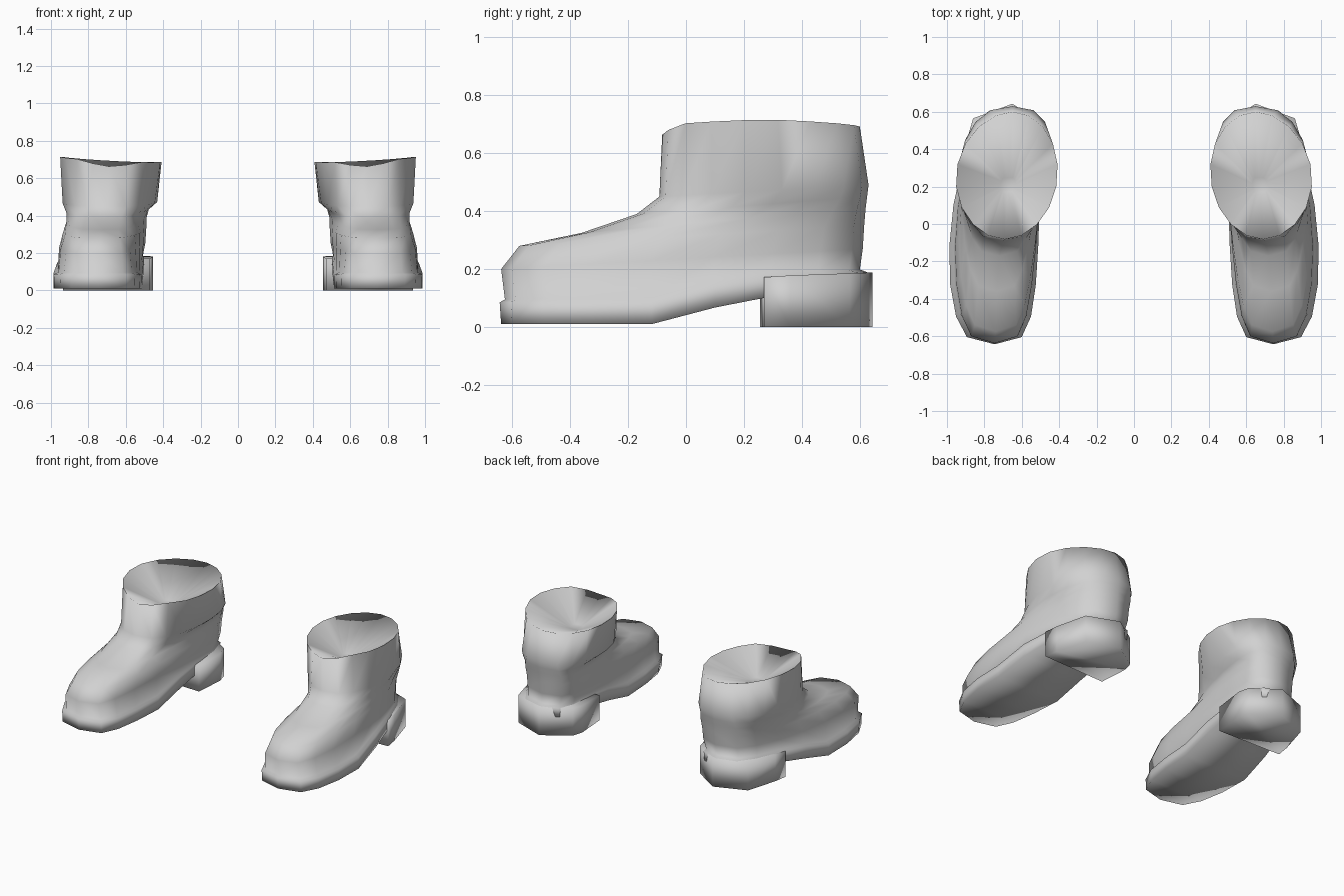
import bpy, bmesh, math

if "Cube" in bpy.data.objects:
    bpy.data.objects.remove(bpy.data.objects["Cube"], do_unlink=True)

GREY = (0.64, 0.64, 0.64, 1)
mat = bpy.data.materials.new("plain grey")
mat.use_nodes = True
mat.diffuse_color = GREY
mat.node_tree.nodes["Principled BSDF"].inputs["Base Color"].default_value = GREY

N = 18  # points around each ring


def height(profile, y):
    """Piecewise linear height along the length of the boot."""
    for (y0, z0), (y1, z1) in zip(profile, profile[1:]):
        if y <= y1:
            return z0 + (z1 - z0) * max(0, (y - y0) / (y1 - y0))
    return profile[-1][1]


def ring(yf, yb, xf, xb, wf, wb, profile, bow=0.0, power=0.52):
    """Closed outline from toe (front) to heel (back) with changing width."""
    pts = []
    for k in range(N):
        t = 2 * math.pi * k / N
        s = (1 - math.cos(t)) / 2
        y = yf + (yb - yf) * s
        side = math.copysign(abs(math.sin(t)) ** power, math.sin(t))
        x = xf + (xb - xf) * s * s + bow * math.sin(math.pi * s)
        pts.append((x + (wf + (wb - wf) * s) * side, y, height(profile, y)))
    return pts


def cap(bm, vs):
    """Fill a ring with strips running across it."""
    n = len(vs)
    for k in range(n // 2):
        quad = [vs[k], vs[k + 1], vs[(n - k - 1) % n], vs[(n - k) % n]]
        unique = list(dict.fromkeys(quad))
        if len(unique) > 2:
            bm.faces.new(unique)


def loft(name, rings, sign, close):
    """Skin a stack of rings and close both ends."""
    bm = bmesh.new()
    rows = [[bm.verts.new((sign * x, y, z)) for x, y, z in r] for r in rings]
    for a, b in zip(rows, rows[1:]):
        n = len(a)
        for k in range(n):
            j = (k + 1) % n
            bm.faces.new((a[k], a[j], b[j], b[k]))
    for row in (rows[0], rows[-1]):
        close(bm, row)
    bmesh.ops.recalc_face_normals(bm, faces=bm.faces)
    mesh = bpy.data.meshes.new(name)
    bm.to_mesh(mesh)
    bm.free()
    mesh.materials.append(mat)
    obj = bpy.data.objects.new(name, mesh)
    bpy.context.collection.objects.link(obj)
    bpy.ops.object.select_all(action="DESELECT")
    obj.select_set(True)
    bpy.context.view_layer.objects.active = obj
    bpy.ops.object.shade_smooth_by_angle(angle=math.radians(115))


# Sole: flat under the ball of the foot, rising over the arch to the heel
under = [(-0.64, 0.01), (-0.10, 0.01), (0.0, 0.045), (0.27, 0.105), (0.64, 0.13)]
welt = [(-0.64, 0.085), (-0.08, 0.09), (0.1, 0.15), (0.3, 0.178), (0.64, 0.19)]
sole = [
    ring(-0.638, 0.62, 0.745, 0.66, 0.255, 0.212, under, 0.02),
    ring(-0.643, 0.625, 0.745, 0.66, 0.257, 0.215, welt, 0.02),
]

# Upper: foot rings that shrink back over the instep, then the shaft and rim
upper = [
    ring(-0.625, 0.60, 0.745, 0.66, 0.23, 0.21, [(y, z + 0.01) for y, z in welt], 0.015),
    ring(-0.638, 0.61, 0.745, 0.65, 0.215, 0.222, [(-0.638, 0.20), (0.61, 0.27)], 0.012),
    ring(-0.575, 0.615, 0.74, 0.65, 0.192, 0.228, [(-0.575, 0.28), (0.615, 0.35)], 0.006),
    ring(-0.36, 0.62, 0.735, 0.65, 0.165, 0.235, [(-0.36, 0.325), (0.62, 0.41)], 0.005),
    ring(-0.17, 0.625, 0.72, 0.65, 0.18, 0.243, [(-0.17, 0.39), (0.625, 0.45)], 0.005, 0.62),
    ring(-0.092, 0.63, 0.70, 0.65, 0.238, 0.265, [(-0.09, 0.45), (0.63, 0.49)], 0, 0.78),
    ring(-0.082, 0.60, 0.69, 0.65, 0.272, 0.272,
         [(-0.082, 0.665), (-0.03, 0.695), (0.28, 0.705), (0.60, 0.695)], 0, 1.05),
    # bottom of the shallow funnel inside the shaft
    ring(0.17, 0.25, 0.675, 0.67, 0.04, 0.04, [(0.17, 0.56), (0.25, 0.56)]),
]
# The rim is a little higher on the outer side
upper[6] = [(x, y, z + 0.05 * (x - 0.72)) for x, y, z in upper[6]]

# Heel block wrapping the back of the sole, its top following the welt
heel_plan = [(0.47, 0.255), (0.455, 0.46), (0.475, 0.53), (0.65, 0.643),
             (0.86, 0.565), (0.92, 0.36), (0.935, 0.27)]
heel = [[(x, y, 0.0) for x, y in heel_plan],
        [(x, y, height(welt, y) - 0.002) for x, y in heel_plan]]

for side, sign in (("left", 1), ("right", -1)):
    loft(side + "_boot_body", sole + upper, sign, cap)
    loft(side + "_heel", heel, sign, lambda bm, row: bm.faces.new(row))
